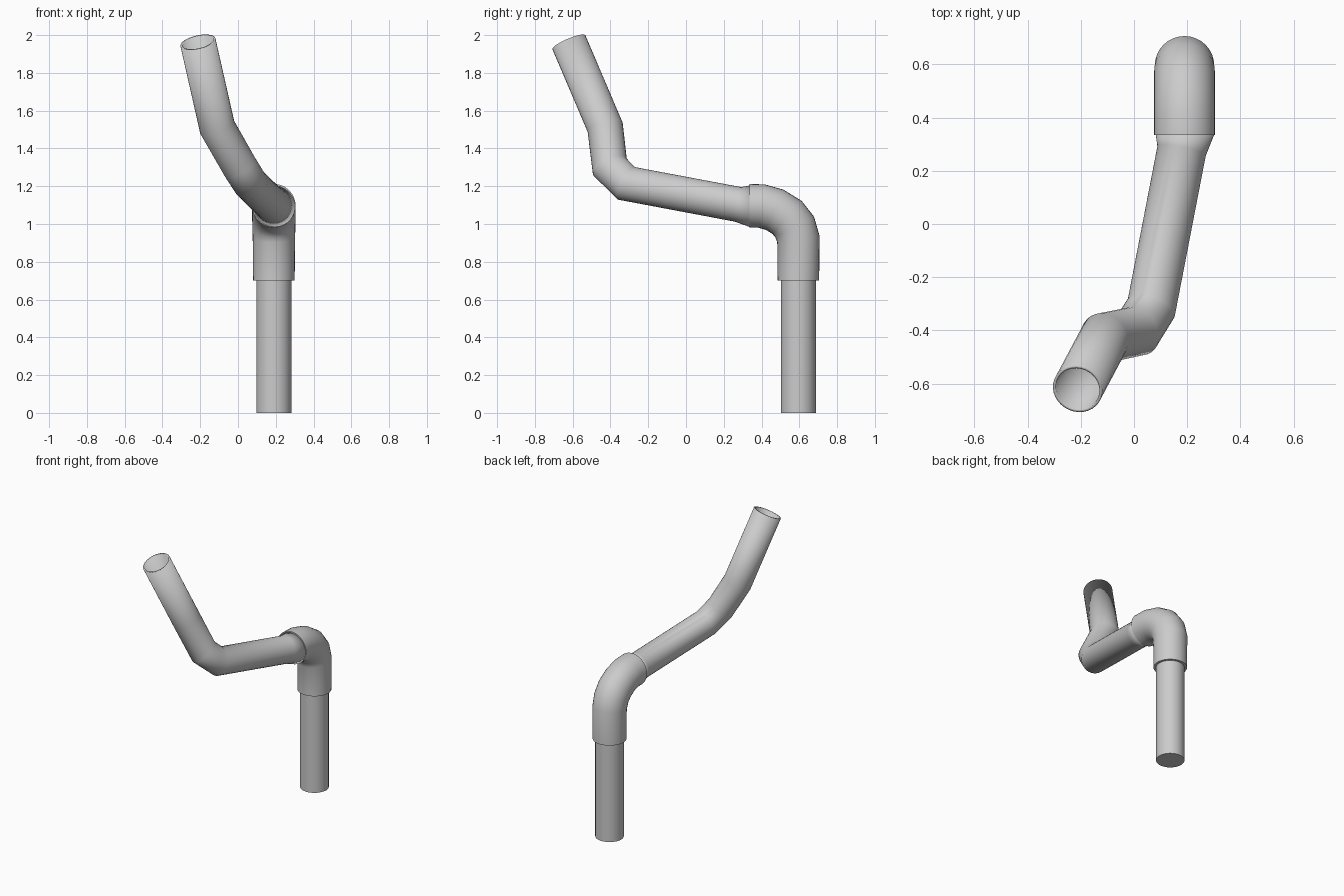
import bpy, bmesh, math
from mathutils import Vector

if "Cube" in bpy.data.objects:
    bpy.data.objects.remove(bpy.data.objects["Cube"])

SIDES = 32


def tube(name, points, radii, end_normal=None, wall=0.0):
    """Mitred round tube along points; closed ends, or hollow if wall is set."""
    pts = [Vector(p) for p in points]
    dirs = [(b - a).normalized() for a, b in zip(pts, pts[1:])]
    q = Vector((0, 0, 1)).rotation_difference(dirs[0])
    offs = [q @ Vector((math.cos(t), math.sin(t), 0)) * radii[0]
            for t in (2 * math.pi * i / SIDES for i in range(SIDES))]
    bm = bmesh.new()
    rings = [[bm.verts.new(pts[0] + o) for o in offs]]
    for i in range(1, len(pts)):
        d = dirs[i - 1]
        if i < len(dirs):
            n = (d + dirs[i]).normalized()
        else:
            n = Vector(end_normal) if end_normal else d
        # slide the ring along the segment onto the mitre plane
        s = radii[i] / radii[i - 1]
        offs = [(o - d * (o.dot(n) / d.dot(n))) * s for o in offs]
        rings.append([bm.verts.new(pts[i] + o) for o in offs])
    for a, b in zip(rings, rings[1:]):
        for k in range(SIDES):
            m = (k + 1) % SIDES
            bm.faces.new((a[k], a[m], b[m], b[k]))
    if not wall:
        bm.faces.new(rings[0][::-1])
        bm.faces.new(rings[-1])
    me = bpy.data.meshes.new(name)
    bm.to_mesh(me)
    bm.free()
    ob = bpy.data.objects.new(name, me)
    bpy.context.collection.objects.link(ob)
    if wall:
        mod = ob.modifiers.new("wall", 'SOLIDIFY')
        mod.thickness = wall
        mod.offset = -1
    bpy.ops.object.select_all(action='DESELECT')
    ob.select_set(True)
    bpy.context.view_layer.objects.active = ob
    bpy.ops.object.shade_smooth_by_angle(angle=math.radians(35))
    return ob


# upright pipe
tube("lower_pipe", [(0.19, 0.595, 0), (0.19, 0.595, 0.9)], [0.093, 0.093])

# elbow sleeve
arc = [(.595, .70), (.595, .92), (.575, .985), (.535, 1.035),
       (.47, 1.075), (.40, 1.095), (.335, 1.097)]
tube("elbow_sleeve", [(0.19, y, z) for y, z in arc],
     [.110, .112, .114, .115, .115, .115, .115], end_normal=(0, -1, 0))

# bent hollow pipe, from the open mouth down to its flared end at the elbow
tube("bent_pipe",
     [(-0.212, -0.62, 1.962), (-0.11, -0.428, 1.512), (0.01, -0.403, 1.302),
      (0.065, -0.315, 1.215), (0.179, 0.275, 1.104), (0.192, 0.336, 1.094)],
     [.095, .095, .094, .093, .093, .108], end_normal=(0, 1, 0), wall=0.011)
